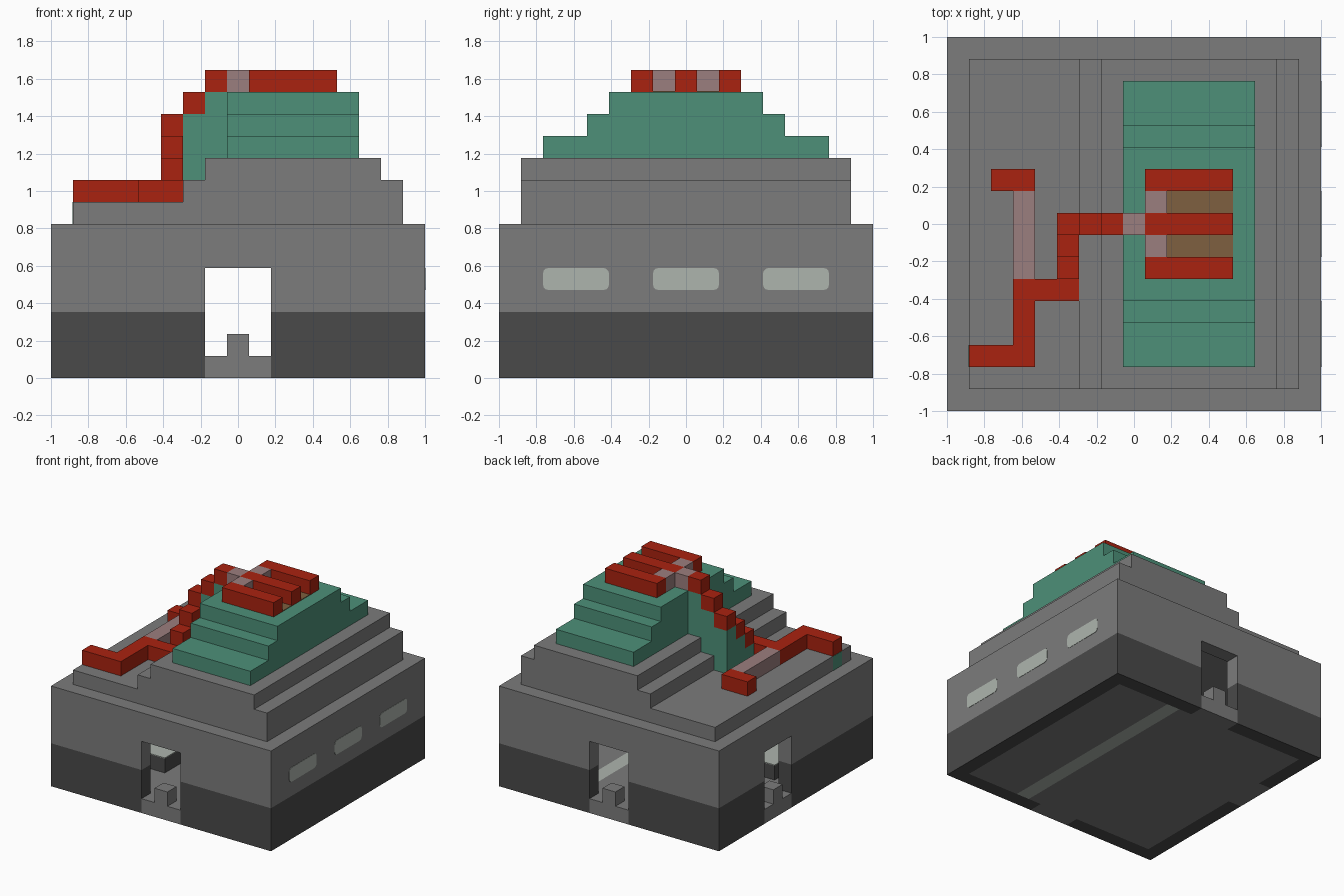
import bpy, bmesh
from mathutils import Vector

U = 2 / 17  # one block

cube = bpy.data.objects.get("Cube")
if cube:
    bpy.data.objects.remove(cube, do_unlink=True)


def material(name, r, g, b):
    m = bpy.data.materials.new(name)
    m.use_nodes = True
    m.diffuse_color = (r, g, b, 1)
    bsdf = next(n for n in m.node_tree.nodes if n.type == "BSDF_PRINCIPLED")
    bsdf.inputs["Base Color"].default_value = (r, g, b, 1)
    return m


GREY = material("stone grey", 0.2, 0.2, 0.2)
DARK = material("dark stone", 0.068, 0.068, 0.068)
GREEN = material("copper green", 0.074, 0.28, 0.19)
RED = material("red", 0.4, 0.016, 0.005)
PINK = material("dusty pink", 0.33, 0.21, 0.21)
BROWN = material("brown", 0.21, 0.115, 0.05)
PALE = material("pale glass", 0.42, 0.46, 0.42)


def blocks(name, mat, *boxes, rounded=0):
    """Object of boxes, each (x0, x1, y0, y1, z0, z1) in block units."""
    bm = bmesh.new()
    for x0, x1, y0, y1, z0, z1 in boxes:
        verts = bmesh.ops.create_cube(bm, size=1)["verts"]
        size = Vector((x1 - x0, y1 - y0, z1 - z0))
        mid = Vector((x0 + x1, y0 + y1, z0 + z1)) / 2
        for v in verts:
            v.co = (v.co * size + mid) * U
    if rounded:
        edges = [e for e in bm.edges
                 if abs((e.verts[0].co - e.verts[1].co).normalized().x) > 0.9]
        bmesh.ops.bevel(bm, geom=edges, offset=rounded * U, segments=3,
                        profile=0.5, affect="EDGES")
    me = bpy.data.meshes.new(name)
    bm.to_mesh(me)
    bm.free()
    if mat:
        me.materials.append(mat)
    ob = bpy.data.objects.new(name, me)
    bpy.context.scene.collection.objects.link(ob)
    return ob


def cut(targets, cutters):
    """Subtract the cutters, bake the result and remove the cutters."""
    for ob in targets:
        for c in cutters:
            mod = ob.modifiers.new("cut", "BOOLEAN")
            mod.operation, mod.solver, mod.object = "DIFFERENCE", "EXACT", c
    bpy.context.view_layer.update()
    dg = bpy.context.evaluated_depsgraph_get()
    for ob in targets:
        baked = bpy.data.meshes.new_from_object(ob.evaluated_get(dg))
        ob.modifiers.clear()
        ob.data = baked
    for c in cutters:
        bpy.data.objects.remove(c, do_unlink=True)


# Hollow two-tone walls with front, back and side doorways
H = 8.5
lower = blocks("lower_wall", DARK, (-H, H, -H, H, 0, 3))
upper = blocks("upper_wall", GREY, (-H, H, -H, H, 3, 7))
cut([lower, upper], [
    blocks("room_cutter", None, (-7.5, 7.5, -7.5, 7.5, -1, 6)),
    blocks("front_back_cutter", None, (-1.5, 1.5, -10, 10, -1, 5)),
    blocks("side_cutter", None, (-10, -6, 0.5, 3.5, -1, 5)),
])

# Floor with an inlaid strip, door sills and centre steps
blocks("floor", GREY, (-7.5, 2.5, -7.5, 7.5, 0, 1), (3.5, 7.5, -7.5, 7.5, 0, 1))
blocks("floor_strip", PALE, (2.5, 3.5, -7.5, 7.5, 0, 1))
for side, y0, y1 in (("front", -H, -7.5), ("back", 7.5, H)):
    blocks(side + "_door_step", GREY,
           (-1.5, 1.5, y0, y1, 0, 1), (-0.5, 0.5, y0, y1, 1, 2))
blocks("side_door_step", GREY,
       (-H, -7.5, 0.5, 3.5, 0, 1), (-H, -7.5, 1.5, 2.5, 1, 2))

# Low basin inside the room
blocks("basin", DARK, (-6.5, -2.5, -4.5, -0.5, 1, 2))
blocks("basin_top", PALE, (-6.5, -2.5, -4.5, -0.5, 2, 2.05))

# Windows on one side wall
for i, y in enumerate((-5, 0, 5)):
    blocks(f"window_{i + 1}", PALE, (H - 0.04, H + 0.02, y - 1.5, y + 1.5, 4, 5),
           rounded=0.25)

# Stepped grey roof
blocks("roof_terraces", GREY,
       (-7.5, 7.5, -7.5, 7.5, 7, 8),
       (-2.5, 7.5, -7.5, 7.5, 8, 9),
       (-1.5, 6.5, -7.5, 7.5, 9, 10))
blocks("terrace_end_patch", GREEN, (-7.52, -7.48, -6.5, -5.5, 7, 8))

# Green stepped crown
blocks("crown", GREEN, *[(-0.5, 5.5, -w, w, z, z + 1)
                         for w, z in ((6.5, 10), (4.5, 11), (3.5, 12))])

# Stair leading down from the crown: green supports with red treads
treads = [(-1, 0, 13, 10), (-2, 0, 12, 9), (-3, 0, 11, 8),
          (-3, -1, 10, 8), (-3, -2, 9, 8)]
blocks("stair_supports", GREEN, *[(x - 0.5, x + 0.5, y - 0.5, y + 0.5, base, top)
                                  for x, y, top, base in treads])
blocks("stair_treads", RED, *[(x - 0.5, x + 0.5, y - 0.5, y + 0.5, top, top + 1)
                              for x, y, top, base in treads])

# Winding path on the low terrace
blocks("terrace_path", RED,
       (-5.5, -2.5, -3.5, -2.5, 8, 9),
       (-5.5, -4.5, -5.5, -3.5, 8, 9),
       (-7.5, -4.5, -6.5, -5.5, 8, 9))
blocks("path_end", RED, (-6.5, -4.5, 1.5, 2.5, 8, 9))
blocks("path_link", PINK, (-5.5, -4.5, -2.5, 1.5, 8, 9))

# Three bars on the crown, joined by pink links over brown panels
for i, y in enumerate((-2, 0, 2)):
    blocks(f"crown_bar_{i + 1}", RED, (0.5, 4.5, y - 0.5, y + 0.5, 13, 14))
blocks("centre_link", PINK, (-0.5, 0.5, -0.5, 0.5, 13, 14))
for side, y in (("front", -1), ("back", 1)):
    blocks(side + "_link", PINK, (0.5, 1.5, y - 0.5, y + 0.5, 13, 14))
    blocks(side + "_panel", BROWN, (1.5, 4.5, y - 0.5, y + 0.5, 13, 13.04))
